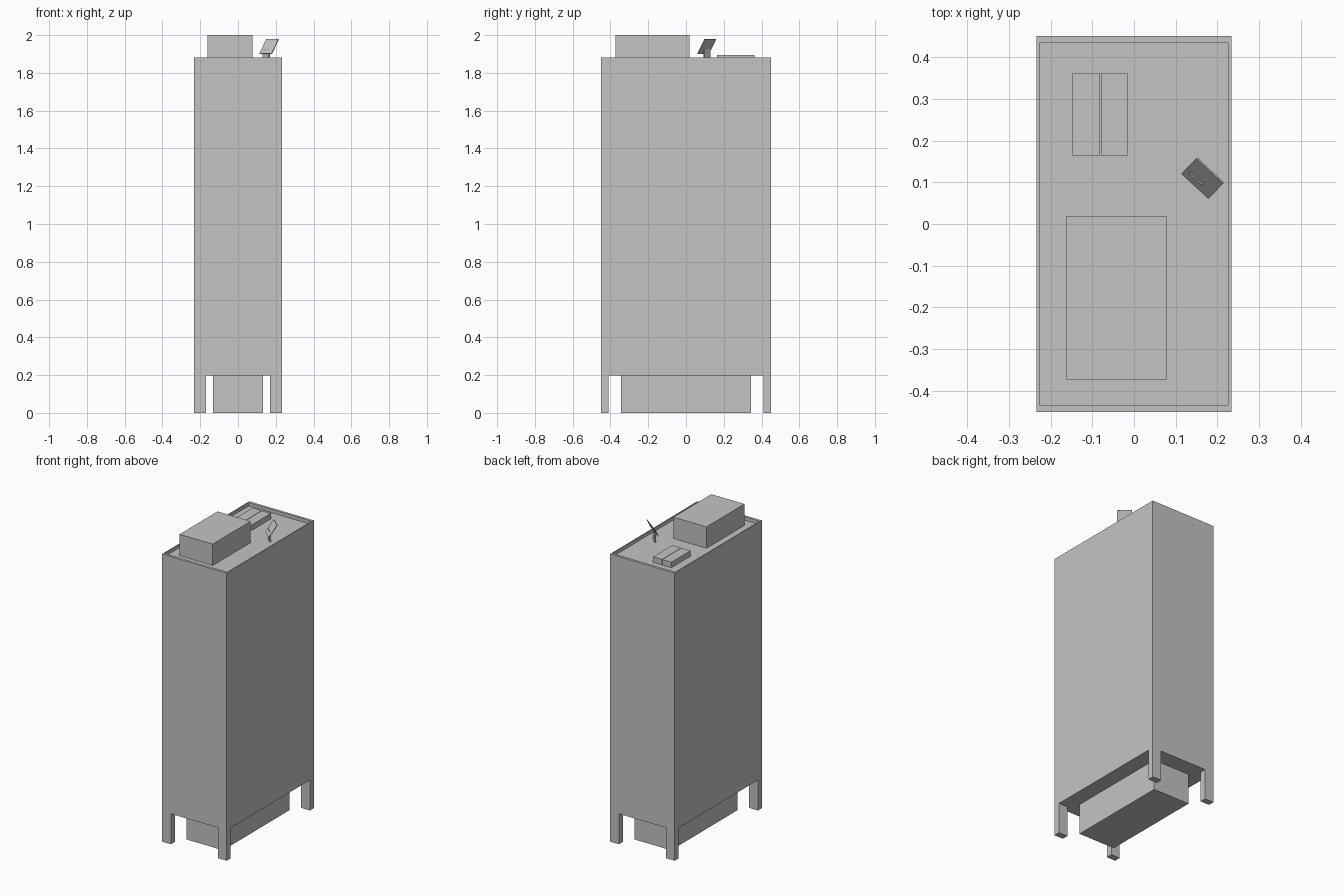
import bpy
import bmesh
from math import atan2
from mathutils import Matrix, Vector

cube = bpy.data.objects.get("Cube")
if cube:
    bpy.data.objects.remove(cube, do_unlink=True)

# Single plain grey finish
grey = bpy.data.materials.new("plain grey")
grey.use_nodes = True
tone = (0.55, 0.55, 0.55, 1)
grey.diffuse_color = tone
grey.node_tree.nodes["Principled BSDF"].inputs["Base Color"].default_value = tone


def finish(name, bm):
    bmesh.ops.recalc_face_normals(bm, faces=bm.faces)
    mesh = bpy.data.meshes.new(name)
    bm.to_mesh(mesh)
    bm.free()
    mesh.materials.append(grey)
    obj = bpy.data.objects.new(name, mesh)
    bpy.context.collection.objects.link(obj)
    return obj


def box_mesh(lo, hi):
    lo, hi = Vector(lo), Vector(hi)
    bm = bmesh.new()
    place = Matrix.Translation((lo + hi) / 2) @ Matrix.Diagonal((*(hi - lo), 1))
    bmesh.ops.create_cube(bm, size=1, matrix=place)
    return bm


def box(name, lo, hi):
    return finish(name, box_mesh(lo, hi))


X, Y = 0.234, 0.451
BASE, DECK, RIM = 0.199, 1.86, 1.882

# Tower block with a sunken roof deck behind a thin parapet
bm = box_mesh((-X, -Y, BASE), (X, Y, RIM))
roof = max(bm.faces, key=lambda f: f.calc_center_median().z)
bmesh.ops.inset_individual(bm, faces=[roof], thickness=0.01)
rim_x, rim_y = 0.227, 0.434
for v in roof.verts:
    v.co.x = rim_x if v.co.x > 0 else -rim_x
    v.co.y = rim_y if v.co.y > 0 else -rim_y
deck = bmesh.ops.extrude_discrete_faces(bm, faces=[roof])["faces"][0]
for v in deck.verts:
    v.co.z = DECK
finish("tower_block", bm)

# Ground floor core and corner pillars
box("ground_core", (-0.132, -0.343, 0), (0.132, 0.343, BASE))
for side, sx in (("right", -1), ("left", 1)):
    for end, sy in (("front", -1), ("back", 1)):
        xs = sorted((sx * 0.17, sx * X))
        ys = sorted((sy * 0.41, sy * Y))
        box(f"{end}_{side}_pillar", (xs[0], ys[0], 0), (xs[1], ys[1], BASE))

# Rooftop plant room and the two low vents
box("plant_room", (-0.162, -0.373, DECK), (0.078, 0.019, 2))
for name, x0, x1 in (("right_vent", -0.148, -0.082), ("left_vent", -0.0795, -0.015)):
    box(name, (x0, 0.164, DECK), (x1, 0.362, 1.896))

# Tilted panel on a thin rotated bracket
along = Vector((0.065, -0.06, 0))
rise = Vector((0.036, 0.037, 0.077))
normal = along.cross(rise).normalized()
frame = Matrix((along, rise, normal * 0.004)).transposed().to_4x4()
bm = bmesh.new()
bmesh.ops.create_cube(bm, size=1, matrix=Matrix.Translation((0.165, 0.11, 1.94)) @ frame)
finish("roof_panel", bm)

bracket = box("panel_bracket", (-0.023, -0.004, DECK), (0.023, 0.004, 1.927))
bracket.location = (0.15, 0.11, 0)
bracket.rotation_euler.z = atan2(along.y, along.x)
